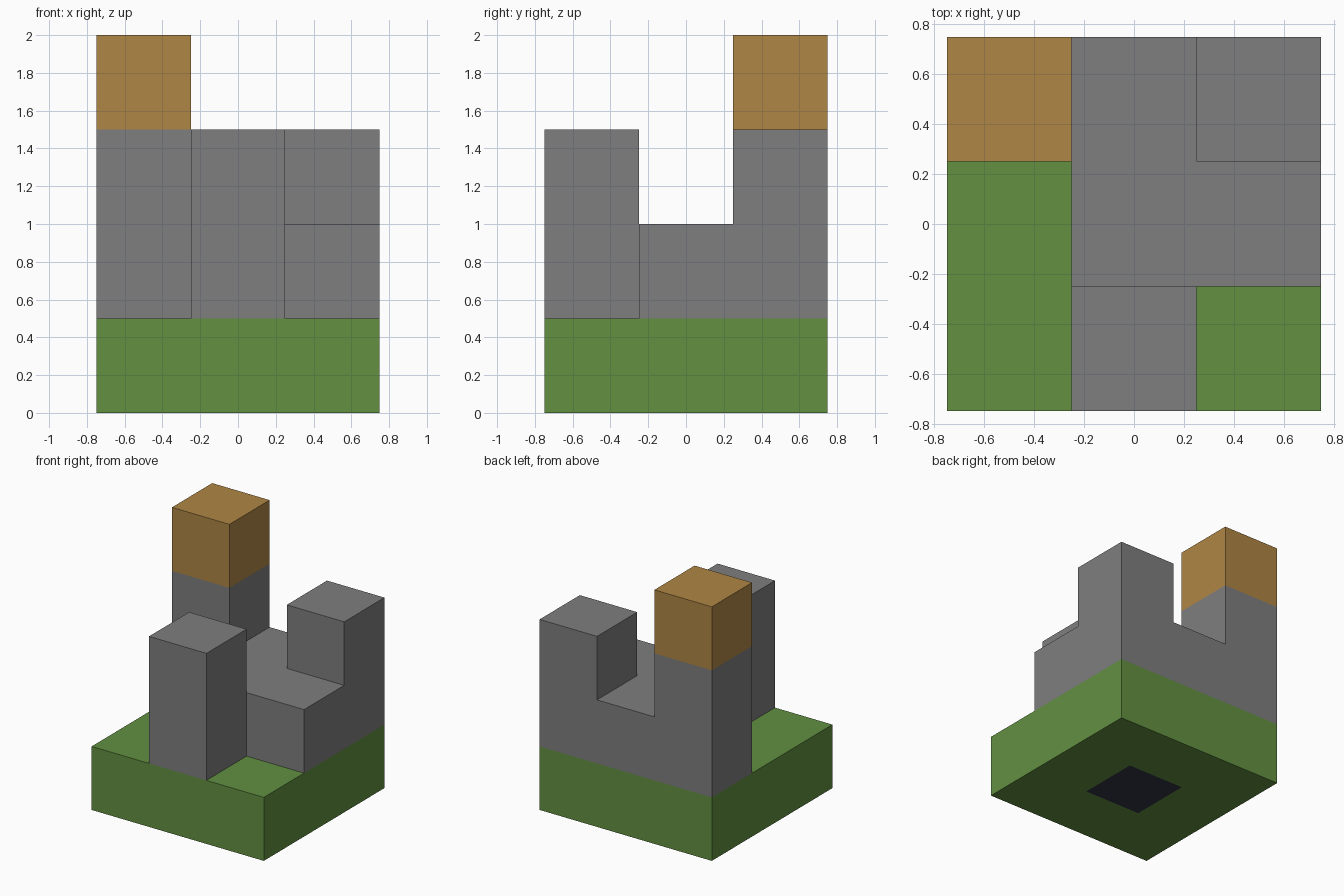
import bpy
import bmesh
from mathutils import Vector

cube = bpy.data.objects.get("Cube")
if cube:
    bpy.data.objects.remove(cube, do_unlink=True)

CELL = 0.5


def material(name, rgb):
    mat = bpy.data.materials.new(name)
    mat.use_nodes = True
    mat.diffuse_color = (*rgb, 1)
    mat.node_tree.nodes["Principled BSDF"].inputs["Base Color"].default_value = (*rgb, 1)
    return mat


grass = material("grass_green", (0.122, 0.279, 0.053))
stone = material("stone_grey", (0.209, 0.209, 0.209))
wood = material("warm_tan", (0.429, 0.238, 0.058))
dark = material("dark_navy", (0.030, 0.036, 0.061))

# Parts as sets of grid cells (column, row, level)
base = {(x, y, 0) for x in range(3) for y in range(3)}
heights = {(0, 2): 2, (1, 2): 1, (2, 2): 2, (1, 1): 1, (2, 1): 1, (1, 0): 2}
castle = {(x, y, z) for (x, y), h in heights.items() for z in range(1, h + 1)}
tower_top = {(0, 2, 3)}
solid = base | castle | tower_top


def build(name, cells, mats, rule=lambda cell, normal: 0):
    """Outer shell of a group of cells, with flat areas merged."""
    bm = bmesh.new()
    for cell in sorted(cells):
        centre = (Vector(cell) + Vector((-1, -1, 0.5))) * CELL
        for axis in range(3):
            for sign in (-1, 1):
                normal = Vector((0, 0, 0))
                normal[axis] = sign
                if tuple(int(c + n) for c, n in zip(cell, normal)) in solid:
                    continue
                u, v = Vector((0, 0, 0)), Vector((0, 0, 0))
                u[(axis + 1) % 3] = 1
                v[(axis + 2) % 3] = sign
                corners = (-u - v, u - v, u + v, v - u)
                face = bm.faces.new([bm.verts.new(centre + (normal + c) * CELL / 2)
                                     for c in corners])
                face.material_index = rule(cell, normal)
    bmesh.ops.remove_doubles(bm, verts=bm.verts, dist=0.001)
    bmesh.ops.dissolve_limit(bm, angle_limit=0.01, verts=bm.verts, edges=bm.edges,
                             delimit={'MATERIAL'})
    mesh = bpy.data.meshes.new(name)
    bm.to_mesh(mesh)
    bm.free()
    for mat in mats:
        mesh.materials.append(mat)
    obj = bpy.data.objects.new(name, mesh)
    bpy.context.collection.objects.link(obj)
    return obj


# Grass slab with a dark square in the middle of its underside
build("grass_base", base, [grass, dark],
      lambda cell, n: int(cell[:2] == (1, 1) and n.z < 0))
# Stone walls and towers
build("stone_walls", castle, [stone])
# Tan block on the tallest tower
build("tower_top", tower_top, [wood])
